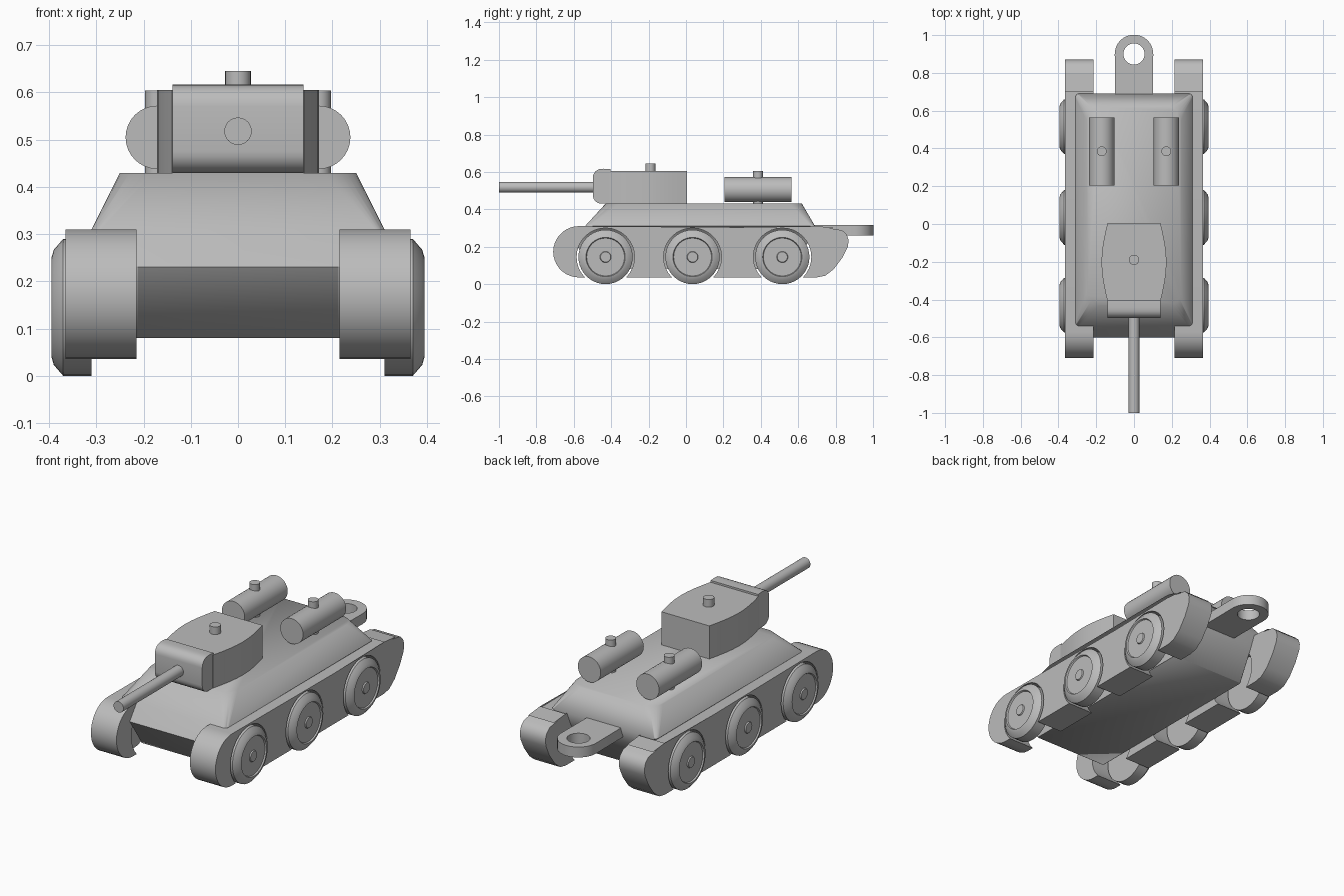
import bpy, bmesh
from math import sin, cos, pi, radians, asin, sqrt
from mathutils import Matrix

cube = bpy.data.objects.get("Cube")
if cube:
    bpy.data.objects.remove(cube, do_unlink=True)

grey = bpy.data.materials.new("plain grey")
grey.use_nodes = True
colour = (0.5, 0.5, 0.5, 1)
grey.diffuse_color = colour
grey.node_tree.nodes["Principled BSDF"].inputs["Base Color"].default_value = colour


def finish(name, bm, angle=35):
    bmesh.ops.recalc_face_normals(bm, faces=bm.faces)
    mesh = bpy.data.meshes.new(name)
    bm.to_mesh(mesh)
    bm.free()
    obj = bpy.data.objects.new(name, mesh)
    bpy.context.collection.objects.link(obj)
    mesh.materials.append(grey)
    bpy.ops.object.select_all(action='DESELECT')
    obj.select_set(True)
    bpy.context.view_layer.objects.active = obj
    bpy.ops.object.shade_smooth_by_angle(angle=radians(angle))
    return obj


def loft(name, rings, angle=35):
    """Skin equal-length rings of points and cap both ends."""
    bm = bmesh.new()
    loops = [[bm.verts.new(p) for p in ring] for ring in rings]
    n = len(loops[0])
    for a, b in zip(loops, loops[1:]):
        for i in range(n):
            j = (i + 1) % n
            bm.faces.new((a[i], a[j], b[j], b[i]))
    bm.faces.new(loops[0])
    bm.faces.new(loops[-1])
    return finish(name, bm, angle)


def side_prism(name, profile, x0, x1, angle=35):
    """Extrude a (y, z) profile across x."""
    return loft(name, [[(x, y, z) for y, z in profile] for x in (x0, x1)], angle)


def cylinder(name, centre, radius, length, axis='Z', sides=24):
    turn = Matrix.Rotation(pi / 2, 4, 'X') if axis == 'Y' else Matrix()
    bm = bmesh.new()
    bmesh.ops.create_cone(bm, cap_ends=True, segments=sides, radius1=radius,
                          radius2=radius, depth=length,
                          matrix=Matrix.Translation(centre) @ turn)
    return finish(name, bm)


def arc(cy, cz, r, a0, a1, n):
    steps = [a0 + (a1 - a0) * i / n for i in range(n + 1)]
    return [(cy + r * cos(a), cz + r * sin(a)) for a in steps]


def rounded_ring(z, hx, y0, y1, r):
    ring = []
    corners = [(hx - r, y1 - r), (r - hx, y1 - r), (r - hx, y0 + r), (hx - r, y0 + r)]
    for k, (cx, cy) in enumerate(corners):
        ring += [(x, y, z) for x, y in arc(cx, cy, r, k * pi / 2, (k + 1) * pi / 2, 6)]
    return ring


# Hull: sloped upper deck over a boat-shaped belly
loft("hull", [rounded_ring(0.08, 0.217, -0.5, 0.58, 0.005),
              rounded_ring(0.23, 0.217, -0.6, 0.655, 0.005),
              rounded_ring(0.31, 0.31, -0.54, 0.69, 0.02),
              rounded_ring(0.43, 0.25, -0.43, 0.62, 0.07)], 65)

# Side fenders with round wheel openings along the bottom edge
WHEEL_Y = (-0.43, 0.035, 0.515)
AXLE_Z, OPENING, FLOOR = 0.145, 0.155, 0.036
dip = asin((AXLE_Z - FLOOR) / OPENING)
profile = [(0.7, 0.31), (0.8, 0.3)]
profile += arc(-0.573, 0.173, 0.137, pi / 2, 3 * pi / 2, 18)
for y in WHEEL_Y:
    profile += arc(y, AXLE_Z, OPENING, pi + dip, -dip, 24)
profile += [(0.7, 0.036), (0.745, 0.045), (0.79, 0.08), (0.835, 0.14),
            (0.865, 0.2), (0.87, 0.235), (0.86, 0.265), (0.835, 0.288)]
for side, s in (("left", 1), ("right", -1)):
    side_prism(side + "_fender", profile, s * 0.215, s * 0.365)

# Wheels: lathed (x, radius) section with bevelled rim, recessed disc and hub
SECTION = [(0.31, 0.145), (0.37, 0.145), (0.39, 0.122), (0.395, 0.105),
           (0.388, 0.101), (0.388, 0.03), (0.394, 0.027)]
for side, s in (("left", 1), ("right", -1)):
    for place, y in zip(("front", "middle", "rear"), WHEEL_Y):
        loft(f"{side}_{place}_wheel",
             [[(s * x, py, pz) for py, pz in arc(y, AXLE_Z, r, 0, 2 * pi * 39 / 40, 39)]
              for x, r in SECTION])

# Turret with gently bowed sides
rows = [0.005 - 0.415 * i / 8 for i in range(9)]
half = [0.14 + 0.032 * sin(pi * i / 8) for i in range(9)]
plan = list(zip(half, rows)) + [(-x, y) for x, y in reversed(list(zip(half, rows)))]
loft("turret", [[(x, y, z) for x, y in plan] for z in (0.43, 0.605)])

# Rounded gun shield, gun and turret peg
shield = [(-0.405, 0.43), (-0.405, 0.615), (-0.44, 0.617)]
shield += arc(-0.452, 0.57, 0.046, pi / 2, pi, 6)
shield += arc(-0.452, 0.476, 0.046, pi, 3 * pi / 2, 6)
side_prism("gun_shield", shield, -0.139, 0.139)
cylinder("gun_barrel", (0, -0.735, 0.518), 0.029, 0.53, 'Y')
cylinder("turret_peg", (0, -0.19, 0.615), 0.027, 0.06)

# Rear drums on pegs
for side, s in (("left", 1), ("right", -1)):
    cylinder(side + "_drum", (s * 0.171, 0.385, 0.505), 0.067, 0.36, 'Y', 32)
    cylinder(side + "_drum_peg", (s * 0.171, 0.385, 0.515), 0.026, 0.178)

# Towing loop: rounded tab with a round hole, built as two mirrored-arc strips
bm = bmesh.new()
N = 32
hole = arc(0, 0.9, 0.056, 0, 2 * pi * (N - 1) / N, N - 1)
rim = arc(0, 0.9, 0.102, 0, 2 * pi * (N - 1) / N, N - 1)
# the lower half of the rim is stretched straight back into the hull
rim = [(x, y if i <= N // 2 else 0.66) for i, (x, y) in enumerate(rim)]
layers = [[bm.verts.new((x, y, z)) for x, y in pts]
          for pts, z in ((hole, 0.26), (rim, 0.26), (rim, 0.315), (hole, 0.315))]
for a, b in zip(layers, layers[1:] + layers[:1]):
    for i in range(N):
        j = (i + 1) % N
        bm.faces.new((a[i], a[j], b[j], b[i]))
finish("towing_loop", bm)
